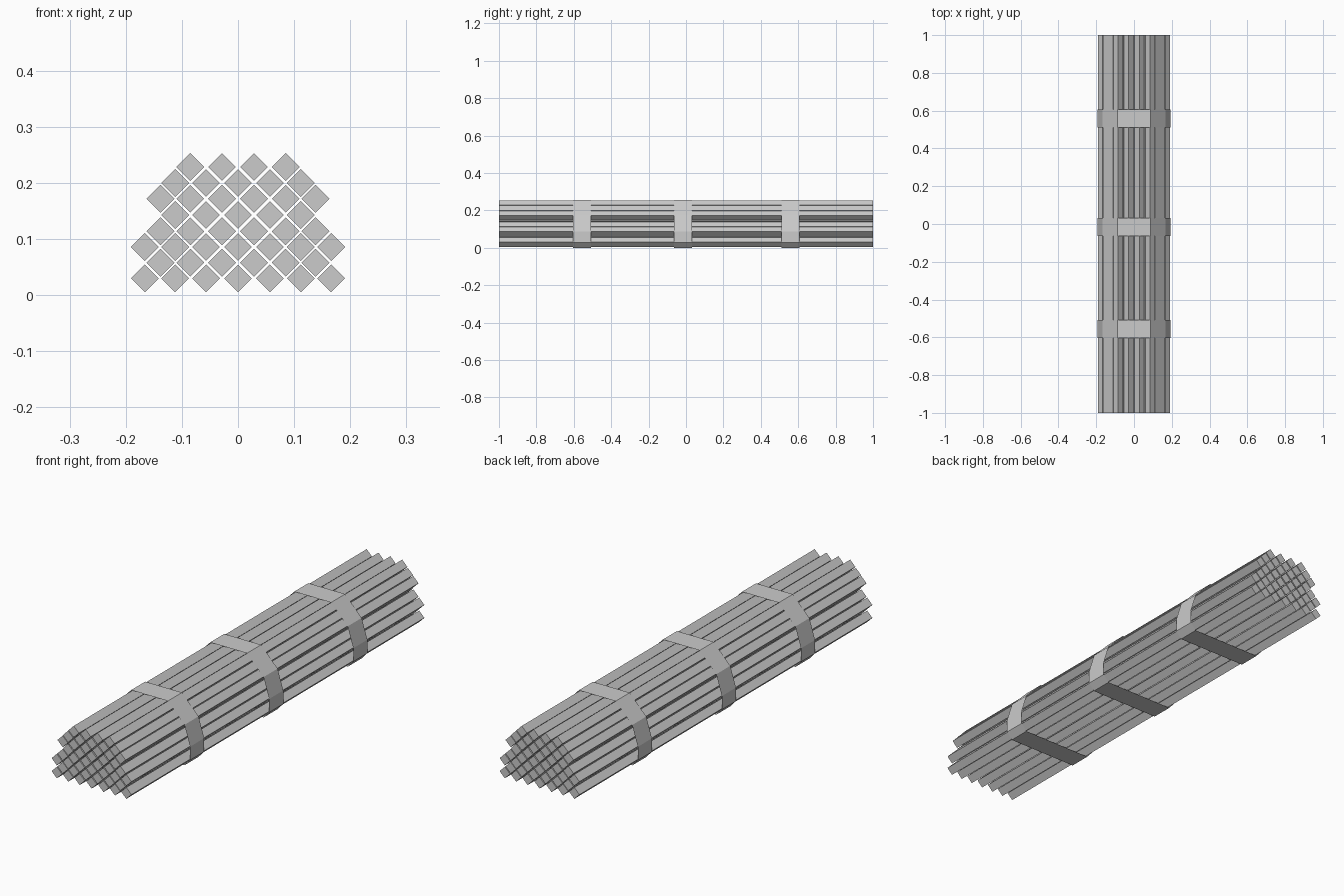
import bpy

if "Cube" in bpy.data.objects:
    bpy.data.objects.remove(bpy.data.objects["Cube"])

# Bar cross-section positions: alternating full and half-offset columns
FULL = [-0.166, -0.112, -0.057, 0.0, 0.057, 0.112, 0.166]
HALF = [-0.138, -0.085, -0.0285, 0.0285, 0.085, 0.138]
ROWS = [
    (0.030, FULL), (0.058, HALF), (0.086, FULL), (0.114, HALF),
    (0.143, FULL[1:-1]), (0.172, HALF), (0.200, FULL[1:-1]), (0.2285, HALF[1:-1]),
]
R = 0.0248  # half diagonal of a bar


def extrude_profile(name, profile, y0, y1, caps):
    """Sweep an x/z outline along y, optionally closing the ends."""
    n = len(profile)
    verts = [(x, y, z) for y in (y0, y1) for x, z in profile]
    faces = [(i, (i + 1) % n, n + (i + 1) % n, n + i) for i in range(n)]
    if caps:
        faces += [tuple(reversed(range(n))), tuple(range(n, 2 * n))]
    # outline runs clockwise seen from the front, so flip for outward normals
    faces = [tuple(reversed(f)) for f in faces]
    mesh = bpy.data.meshes.new(name)
    mesh.from_pydata(verts, [], faces)
    obj = bpy.data.objects.new(name, mesh)
    bpy.context.collection.objects.link(obj)
    return obj


# Square bars standing on edge
for r, (z, xs) in enumerate(ROWS):
    for c, x in enumerate(xs):
        diamond = [(x, z + R), (x + R, z), (x, z - R), (x - R, z)]
        extrude_profile(f"bar_{r + 1}_{c + 1}", diamond, -1, 1, True)

# Thin straps wrapped around the bundle
side = [(0.088, 0.256), (0.167, 0.174), (0.194, 0.087), (0.194, 0.029), (0.168, 0.0)]
outline = side + [(-x, z) for x, z in reversed(side)]
for name, y in (("front_strap", -0.556), ("middle_strap", -0.016), ("back_strap", 0.558)):
    extrude_profile(name, outline, y - 0.048, y + 0.048, False)
